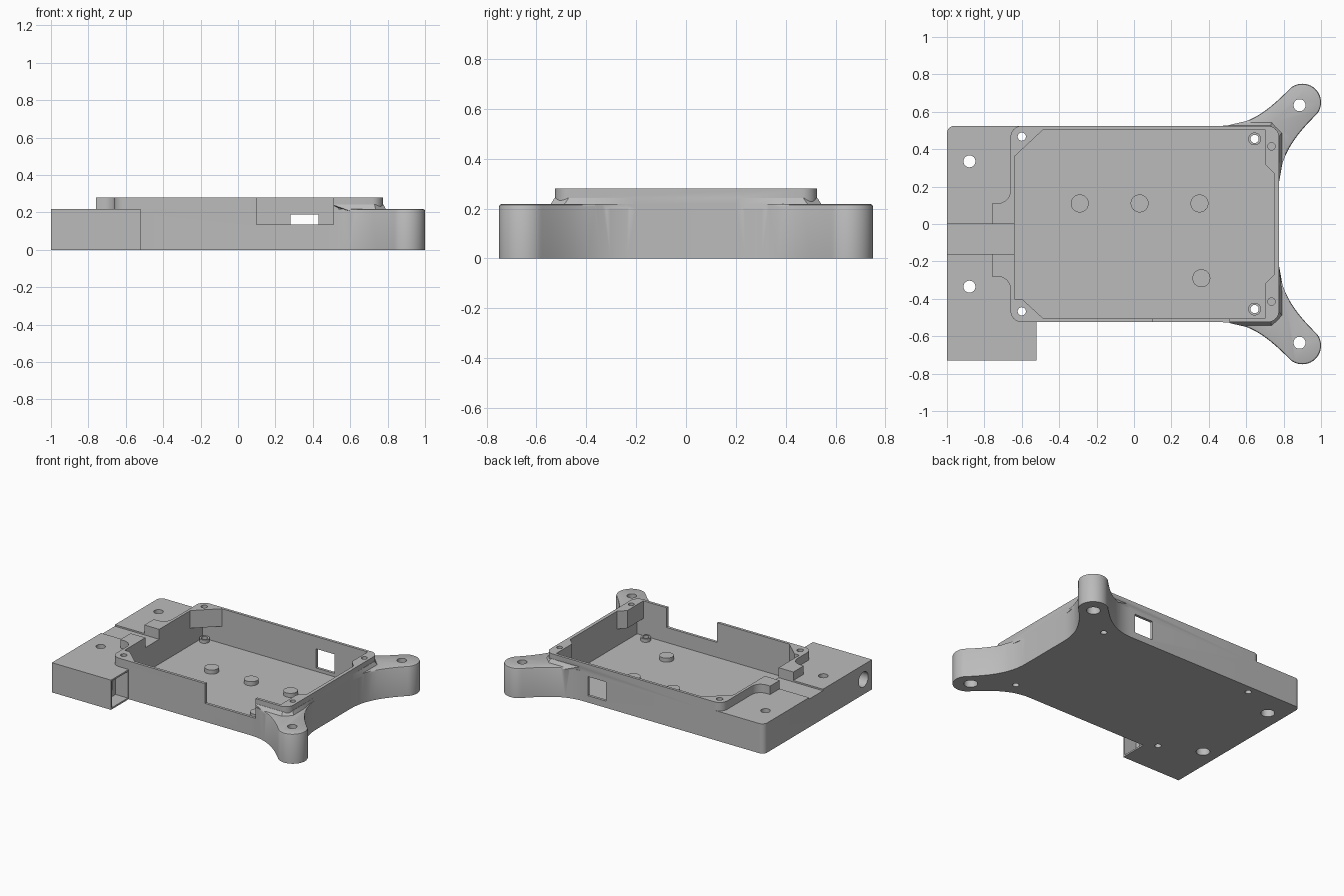
import bpy, bmesh
from math import cos, sin, radians, pi
from mathutils import Vector
from mathutils.geometry import interpolate_bezier

cube = bpy.data.objects.get("Cube")
if cube:
    bpy.data.objects.remove(cube)

grey = bpy.data.materials.new("plain grey")
grey.use_nodes = True
tone = (0.5, 0.5, 0.5, 1)
grey.diffuse_color = tone
grey.node_tree.nodes["Principled BSDF"].inputs["Base Color"].default_value = tone


def arc(x, y, r, a0, a1, n=8):
    angles = [radians(a0 + (a1 - a0) * i / n) for i in range(n + 1)]
    return [(x + r * cos(a), y + r * sin(a)) for a in angles]


def bend(a, b, c, d, n=14):
    return [p[:2] for p in interpolate_bezier(*[Vector((*p, 0)) for p in (a, b, c, d)], n)]


def flip(pts):
    return [(x, -y) for x, y in reversed(pts)]


def prism(name, pts, z0, z1, top=None, soften=None):
    """Extrude an outline, optionally lofting to another or rounding top edges."""
    bm = bmesh.new()
    low = [bm.verts.new((x, y, z0)) for x, y in pts]
    high = [bm.verts.new((x, y, z1)) for x, y in (top or pts)]
    bm.faces.new(low)
    bm.faces.new(high)
    for i in range(len(pts)):
        j = (i + 1) % len(pts)
        bm.faces.new((low[i], low[j], high[j], high[i]))
    bmesh.ops.recalc_face_normals(bm, faces=bm.faces)
    if soften:
        rim = [e for e in bm.edges if all(v.co.z == high[0].co.z and soften(v.co) for v in e.verts)]
        bmesh.ops.bevel(bm, geom=rim, offset=0.01, segments=2, profile=0.5, affect='EDGES')
    mesh = bpy.data.meshes.new(name)
    bm.to_mesh(mesh)
    bm.free()
    mesh.materials.append(grey)
    ob = bpy.data.objects.new(name, mesh)
    bpy.context.collection.objects.link(ob)
    return ob


def box(name, x0, x1, y0, y1, z0, z1):
    return prism(name, [(x0, y0), (x1, y0), (x1, y1), (x0, y1)], z0, z1)


def rod(name, x, y, r, z0, z1):
    return prism(name, arc(x, y, r, 0, 360, 32)[:-1], z0, z1)


def combine(ob, tool, kind):
    mod = ob.modifiers.new("shape", 'BOOLEAN')
    mod.operation, mod.solver, mod.object = kind, 'EXACT', tool
    bpy.context.view_layer.objects.active = ob
    bpy.ops.object.modifier_apply(modifier=mod.name)
    bpy.data.objects.remove(tool)


def add(tool):
    combine(case, tool, 'UNION')


def cut(tool):
    combine(case, tool, 'DIFFERENCE')


# Lower body: end block, side box and two flared mounting feet
foot = (bend((0.775, 0.2), (0.775, 0.36), (0.86, 0.47), (0.97, 0.58))
        + arc(0.9, 0.65, 0.1, -45, 135, 20)[1:-1]
        + bend((0.83, 0.72), (0.72, 0.61), (0.62, 0.527), (0.47, 0.525)))
outline = ([(-1, -0.73), (-0.52, -0.73), (-0.52, -0.525)] + flip(foot) + foot
           + arc(-0.96, 0.485, 0.04, 90, 180))
case = prism("tray_case", outline, 0, 0.218,
             soften=lambda c: c.x > 0.55 and abs(c.y) > 0.35)

# Raised rim with two tabs over the end block
tab_back = [(-0.76, 0.11)] + arc(-0.73, 0.18, 0.07, -90, 0)
rim = (arc(-0.6, -0.465, 0.06, 180, 270) + arc(0.715, -0.465, 0.06, -90, 0)
       + arc(0.715, 0.465, 0.06, 0, 90) + arc(-0.6, 0.465, 0.06, 90, 180)
       + tab_back[::-1] + [(-0.76, -0.28)]
       + [(x, -y - 0.17) for x, y in tab_back[1:]])
add(prism("rim", rim, 0.2, 0.28))

# Sloped collars where the feet meet the rim
collar_low = [(0.47, 0.5), (0.62, 0.555), (0.74, 0.555), (0.8, 0.5),
              (0.8, 0.36), (0.775, 0.22), (0.7, 0.3)]
collar_top = [(0.47, 0.5), (0.5, 0.527), (0.73, 0.527), (0.777, 0.47),
              (0.777, 0.36), (0.775, 0.22), (0.7, 0.3)]
add(prism("collar_back", collar_low, 0.2, 0.243, collar_top))
add(prism("collar_front", flip(collar_low), 0.2, 0.243, flip(collar_top)))

# Cavity, leaving corner gussets near the top
cut(box("cavity", -0.64, 0.75, -0.505, 0.505, 0.025, 0.15))
half = [(0.75, 0.27), (0.7, 0.32), (0.7, 0.505), (-0.485, 0.505)]
cut(prism("cavity_mouth", flip(half) + half + [(-0.64, 0.36), (-0.64, -0.4), (-0.6, -0.4)],
          0.1, 0.4))

# Wall openings and the shallow cable channel
cut(box("front_notch", 0.1, 0.51, -0.6, -0.48, 0.135, 0.4))
cut(box("back_window", 0.28, 0.43, 0.45, 0.7, 0.05, 0.19))
cut(box("channel", -1.1, -0.63, -0.16, 0, 0.207, 0.4))

# Side box pocket, connector recess and round cable entry
cut(box("pocket", -0.62, -0.4, -0.72, -0.535, 0.012, 0.206))
cut(box("recess", -0.82, -0.6, -0.68, -0.57, 0.06, 0.17))
entry = rod("entry", 0, 0, 0.055, -0.15, 0.15)
entry.rotation_euler.y = pi / 2
entry.location = (-0.95, -0.63, 0.11)
bpy.context.view_layer.update()
cut(entry)

# Floor pads and screw standoffs
for x, y in [(-0.29, 0.11), (0.03, 0.11), (0.35, 0.11), (0.36, -0.29)]:
    add(rod("pad", x, y, 0.048, 0.015, 0.055))
for side in (-1, 1):
    for x, y in [(-0.6, 0.467), (0.645, 0.455)]:
        add(rod("standoff", x, side * y, 0.034, 0.015, 0.05))
        cut(rod("screw_hole", x, side * y, 0.022, -0.1, 0.4))
    cut(rod("rim_hole", 0.735, side * 0.415, 0.02, 0.18, 0.4))
    # Mounting holes, wider from underneath
    for x, y in [(0.885, 0.635), (-0.88, 0.335)]:
        cut(rod("mount_hole", x, side * y, 0.032, -0.1, 0.4))
        cut(rod("counterbore", x, side * y, 0.046, -0.1, 0.06))

bpy.ops.object.select_all(action='DESELECT')
case.select_set(True)
bpy.context.view_layer.objects.active = case
bpy.ops.object.shade_smooth_by_angle(angle=radians(30))
